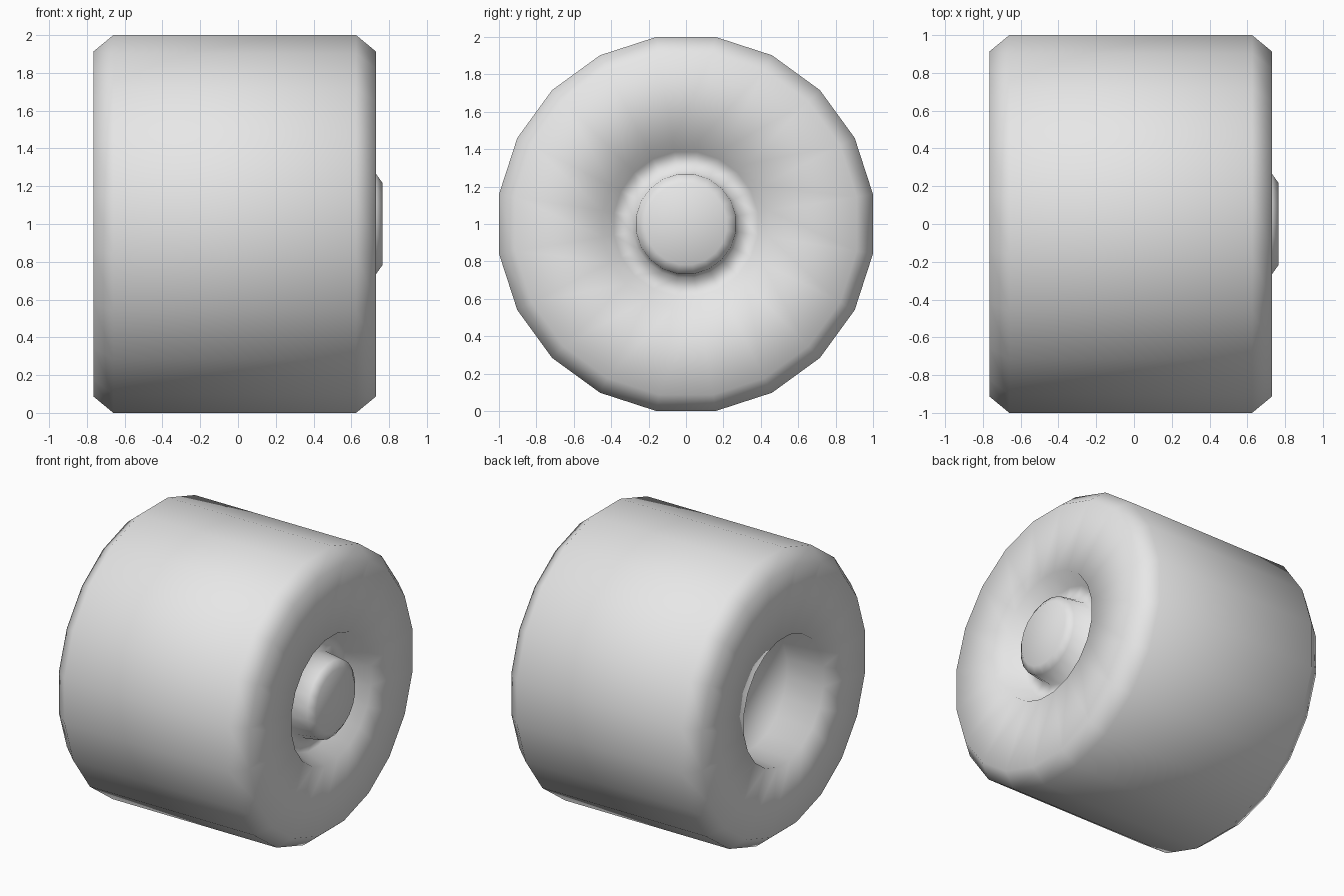
import bpy
import bmesh
from math import sin, cos, pi

cube = bpy.data.objects.get("Cube")
if cube:
    bpy.data.objects.remove(cube, do_unlink=True)

SIDES = 20
RADIUS = 1 / cos(pi / SIDES)  # flats touch the ground

grey = bpy.data.materials.new("light grey")
grey.use_nodes = True
grey.diffuse_color = (0.8, 0.8, 0.8, 1)
grey.node_tree.nodes["Principled BSDF"].inputs["Base Color"].default_value = (0.8, 0.8, 0.8, 1)


def lathe_x(name, profile, material):
    """Spin (x, radius) points around the wheel axle and cap both ends."""
    bm = bmesh.new()
    rings = []
    for x, r in profile:
        angles = [2 * pi * (i + 0.5) / SIDES for i in range(SIDES)]
        rings.append([bm.verts.new((x, r * sin(a), 1 + r * cos(a))) for a in angles])
    for a, b in zip(rings, rings[1:]):
        for i in range(SIDES):
            j = (i + 1) % SIDES
            bm.faces.new((a[i], a[j], b[j], b[i]))
    bm.faces.new(rings[0])
    bm.faces.new(rings[-1])
    bmesh.ops.recalc_face_normals(bm, faces=bm.faces)
    for face in bm.faces:
        face.smooth = True
    mesh = bpy.data.meshes.new(name)
    bm.to_mesh(mesh)
    bm.free()
    mesh.materials.append(material)
    obj = bpy.data.objects.new(name, mesh)
    bpy.context.collection.objects.link(obj)
    return obj


# Wheel section, from the outer hub over the tread to the inner axle socket
hub = [(0.765, 0.22), (0.73, 0.27), (0.59, 0.29)]
outer_dish = [(0.59, 0.39), (0.73, 0.45)]
tread = [(0.73, 0.925), (0.625, RADIUS), (-0.66, RADIUS), (-0.765, 0.925)]
axle_socket = [(-0.765, 0.45), (-0.5, 0.42)]
lathe_x("wheel", hub + outer_dish + tread + axle_socket, grey)
